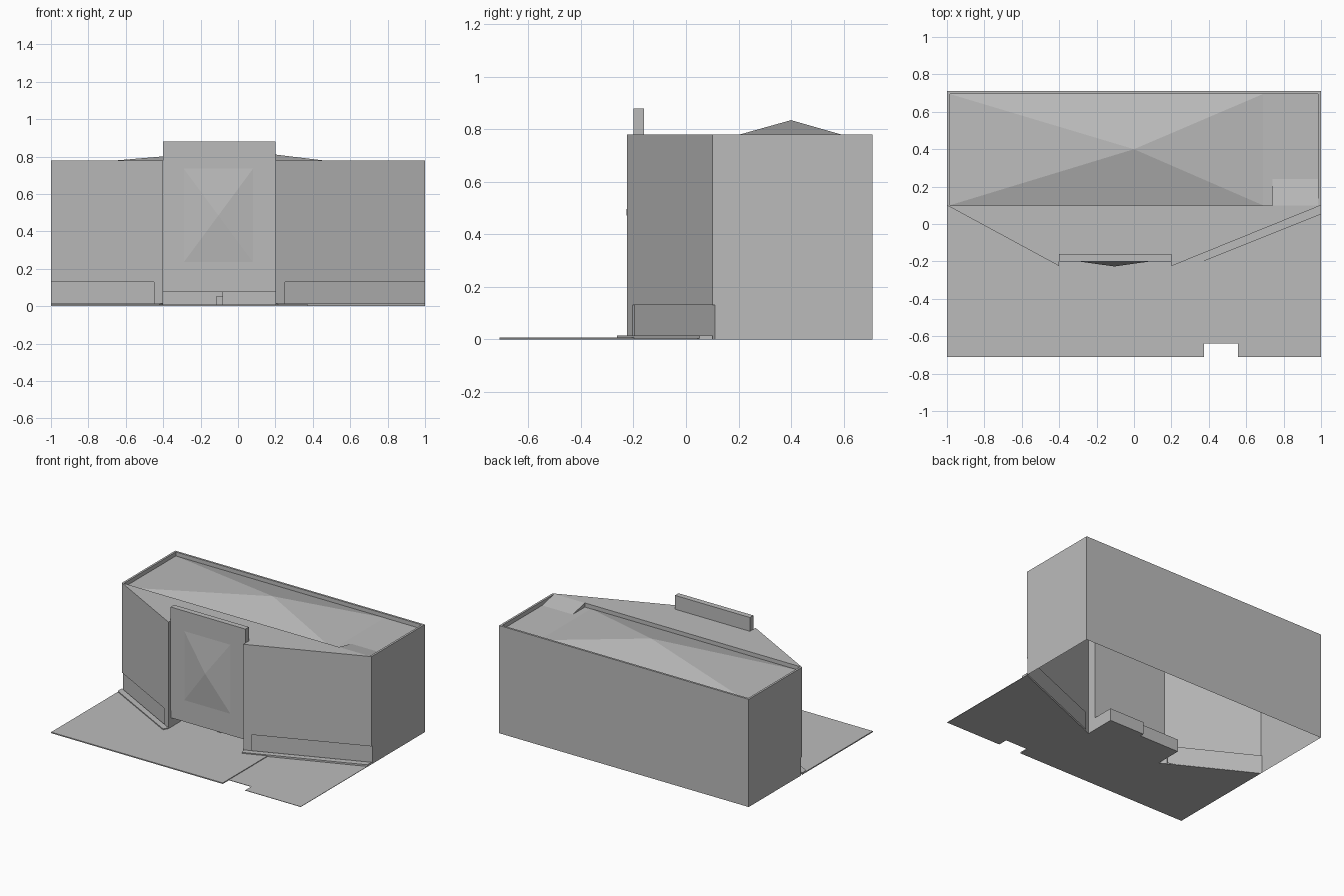
import bpy, bmesh
from mathutils import Vector

cube = bpy.data.objects.get("Cube")
if cube:
    bpy.data.objects.remove(cube, do_unlink=True)

GREY = (0.5, 0.5, 0.5, 1)
mat = bpy.data.materials.new("plain grey")
mat.use_nodes = True
mat.diffuse_color = GREY
mat.node_tree.nodes["Principled BSDF"].inputs["Base Color"].default_value = GREY

FRONT, BACK, UP, DOWN = (0, -1, 0), (0, 1, 0), (0, 0, 1), (0, 0, -1)
LEFT, RIGHT = (1, 0, 0), (-1, 0, 0)


class Part:
    """Collects flat faces, each turned to face a given direction."""

    def __init__(self, name):
        self.name, self.bm = name, bmesh.new()

    def face(self, points, facing):
        f = self.bm.faces.new([self.bm.verts.new(p) for p in points])
        f.normal_update()
        if f.normal.dot(Vector(facing)) < 0:
            f.normal_flip()

    def flat(self, points, z, facing=UP):
        self.face([(x, y, z) for x, y in points], facing)

    def wall(self, p, q, z0, z1, facing):
        self.face([(*p, z0), (*q, z0), (*q, z1), (*p, z1)], facing)

    def done(self):
        bmesh.ops.remove_doubles(self.bm, verts=self.bm.verts, dist=0.0005)
        mesh = bpy.data.meshes.new(self.name)
        self.bm.to_mesh(mesh)
        self.bm.free()
        mesh.materials.append(mat)
        bpy.context.collection.objects.link(bpy.data.objects.new(self.name, mesh))


def prism(name, outline, z0, z1):
    part = Part(name)
    part.bm.faces.new([part.bm.verts.new((x, y, z0)) for x, y in outline])
    res = bmesh.ops.extrude_face_region(part.bm, geom=part.bm.faces[:])
    for v in res["geom"]:
        if isinstance(v, bmesh.types.BMVert):
            v.co.z = z1
    # keep the bottom cap as well as the top
    if not any(abs(f.calc_center_median().z - z0) < 1e-6 for f in part.bm.faces):
        part.flat(outline, z0, DOWN)
    bmesh.ops.remove_doubles(part.bm, verts=part.bm.verts, dist=1e-5)
    bmesh.ops.recalc_face_normals(part.bm, faces=part.bm.faces)
    part.done()


def box(name, x0, x1, y0, y1, z0, z1):
    prism(name, [(x0, y0), (x1, y0), (x1, y1), (x0, y1)], z0, z1)


ROOF, PLINTH, SINK = 0.78, 0.13, 0.75
BACK_Y, SIDE_Y, TIP_Y, PANEL_Y = 0.71, 0.10, -0.225, -0.20
X0, X1 = -0.40, 0.20
INSET = 0.01

# Back and side walls
shell = Part("outer_walls")
shell.wall((-1, BACK_Y), (1, BACK_Y), 0, ROOF, BACK)
for side, facing in ((-1, RIGHT), (1, LEFT)):
    shell.wall((side, SIDE_Y), (side, BACK_Y), PLINTH, ROOF, facing)
    shell.wall((side, SIDE_Y + INSET), (side, BACK_Y), 0, PLINTH, facing)
shell.done()

# Angled front wings, each with a recessed plinth and a low ledge
for label, side, tip_x in (("right", -1, X0), ("left", 1, X1)):
    tip, end = Vector((tip_x, TIP_Y)), Vector((side, SIDE_Y))
    start = tip.lerp(end, 0.05 / abs(side - tip_x))
    along = (end - tip).normalized()
    out = Vector((along.y, -along.x)) * side
    inner = [start - out * INSET, end + Vector((0, INSET))]
    wing = Part(label + "_wing")
    wing.wall(start, end, PLINTH, ROOF, FRONT)
    wing.wall(tip, start, 0, ROOF, FRONT)
    wing.wall(*inner, 0, PLINTH, FRONT)
    wing.wall(start, inner[0], 0, PLINTH, LEFT if side > 0 else RIGHT)
    wing.flat([start, end, inner[1], inner[0]], PLINTH, DOWN)
    wing.wall(tip, (tip_x, -0.16), 0, ROOF, RIGHT if side > 0 else LEFT)
    wing.done()
    prism(label + "_ledge", [tip, end, end - Vector((0, 0.048)), tip + out * 0.04], 0, 0.015)

# Roof rim around a sunken roof
IN_X, IN_Y = 0.985, 0.695
RAMP_X, RAMP_Y = 0.74, 0.24
rim = Part("roof_rim")
rim.flat([(-1, SIDE_Y), (X0, TIP_Y), (X0, -0.16), (X1, -0.16), (X1, TIP_Y), (1, SIDE_Y)], ROOF)
rim.flat([(-1, IN_Y), (1, IN_Y), (1, BACK_Y), (-1, BACK_Y)], ROOF)
for s, facing in ((-1, LEFT), (1, RIGHT)):
    rim.flat([(s, SIDE_Y), (s, IN_Y), (s * IN_X, IN_Y), (s * IN_X, SIDE_Y)], ROOF)
    rim.wall((s * IN_X, SIDE_Y), (s * IN_X, IN_Y), SINK, ROOF, facing)
rim.wall((-IN_X, IN_Y), (IN_X, IN_Y), SINK, ROOF, FRONT)
rim.wall((-IN_X, SIDE_Y), (RAMP_X, SIDE_Y), SINK, ROOF, BACK)
rim.done()

deck = Part("sunken_roof")
deck.flat([(-IN_X, SIDE_Y), (IN_X, SIDE_Y), (IN_X, IN_Y), (-IN_X, IN_Y)], SINK)
deck.done()

ramp = Part("roof_ramp")
ramp.face([(RAMP_X, SIDE_Y, ROOF), (IN_X, SIDE_Y, ROOF), (IN_X, RAMP_Y, SINK), (RAMP_X, RAMP_Y, SINK)], UP)
ramp.face([(RAMP_X, SIDE_Y, ROOF), (RAMP_X, SIDE_Y, SINK), (RAMP_X, RAMP_Y, SINK)], RIGHT)
ramp.done()


def pyramid(name, base, apex, facing):
    part = Part(name)
    for i in range(4):
        part.face([base[i], base[(i + 1) % 4], apex], facing)
    part.done()


# Low pyramid on the roof and pyramid relief on the front panel
pyramid("roof_pyramid", [(x, y, SINK + 0.001) for x, y in
        ((-IN_X, SIDE_Y), (0.69, SIDE_Y), (0.69, IN_Y), (-IN_X, IN_Y))], (0, 0.4, 0.835), UP)
pyramid("front_relief", [(x, PANEL_Y - 0.001, z) for x, z in
        ((-0.29, 0.235), (0.08, 0.235), (0.08, 0.735), (-0.29, 0.735))], (-0.105, -0.227, 0.485), FRONT)

# Tall centre panel with a lintel over the entrance
box("front_panel", X0, X1, PANEL_Y, -0.16, PLINTH, 0.88)
box("lintel", X0, X1, PANEL_Y + 0.006, -0.16, 0.075, PLINTH)

# Entrance alcove
alcove = Part("entrance_alcove")
JOG, DEEP, SHALLOW, TOP = -0.08, 0.0, -0.03, 0.09
alcove.wall((JOG, DEEP), (X1, DEEP), 0, TOP, FRONT)
alcove.wall((X0, SHALLOW), (JOG, SHALLOW), 0, TOP, FRONT)
alcove.wall((JOG, SHALLOW), (JOG, DEEP), 0, TOP, LEFT)
alcove.wall((X0, -0.16), (X0, SHALLOW), 0, TOP, LEFT)
alcove.wall((X1, -0.16), (X1, DEEP), 0, TOP, RIGHT)
hall = [(X0, -0.16), (X1, -0.16), (X1, DEEP), (JOG, DEEP), (JOG, SHALLOW), (X0, SHALLOW)]
alcove.flat(hall, TOP, DOWN)
alcove.done()
box("entrance_post", -0.115, JOG, -0.08, SHALLOW, 0.003, 0.055)

# Forecourt, cut at the front edge, with a raised half
edge = [(1, SIDE_Y), (X1, TIP_Y)] + [(X1, DEEP), (JOG, DEEP), (JOG, SHALLOW), (X0, SHALLOW)] \
    + [(X0, TIP_Y), (-1, SIDE_Y)]
prism("forecourt", [(-1, -0.71), (0.375, -0.71), (0.375, -0.64), (0.555, -0.64),
                    (0.555, -0.71), (1, -0.71)] + edge, 0, 0.003)
prism("raised_paving", [(-1, -0.71), (0.375, -0.71), (0.375, -0.154), (X1, TIP_Y)]
      + edge[2:], 0.003, 0.008)
